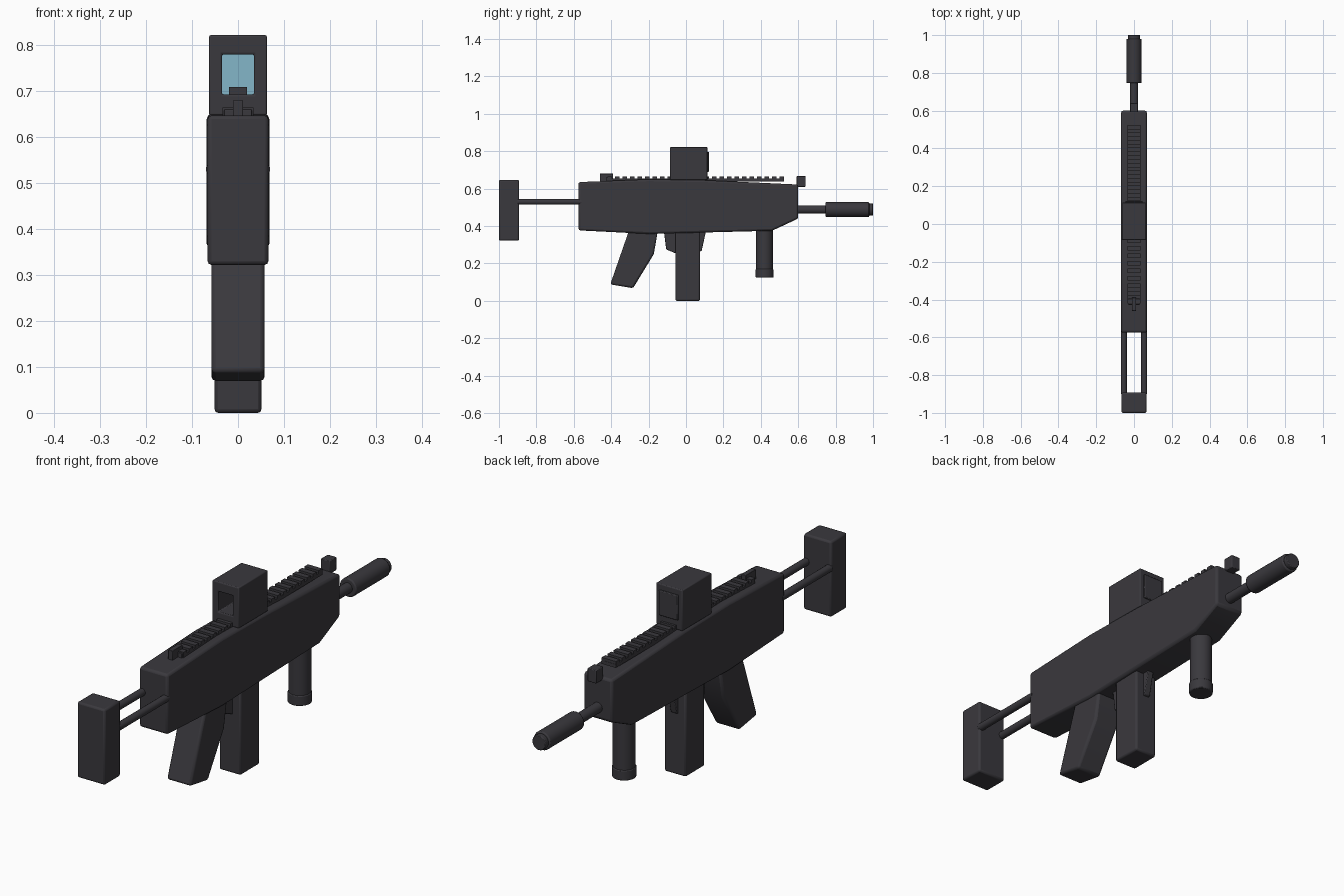
import bpy, bmesh, math
from mathutils import Matrix, Vector

cube = bpy.data.objects.get("Cube")
if cube:
    bpy.data.objects.remove(cube, do_unlink=True)


def material(name, rgb):
    m = bpy.data.materials.new(name)
    m.use_nodes = True
    m.diffuse_color = (*rgb, 1)
    m.node_tree.nodes["Principled BSDF"].inputs["Base Color"].default_value = (*rgb, 1)
    return m


DARK = material("dark grey", (0.042, 0.040, 0.047))
GLASS = material("pale blue glass", (0.23, 0.47, 0.58))


def finish(bm, name, bevel=0.0, mat=DARK, segments=2):
    bmesh.ops.recalc_face_normals(bm, faces=bm.faces)
    mesh = bpy.data.meshes.new(name)
    bm.to_mesh(mesh)
    bm.free()
    mesh.materials.append(mat)
    ob = bpy.data.objects.new(name, mesh)
    bpy.context.collection.objects.link(ob)
    if bevel:
        mod = ob.modifiers.new("edge bevel", "BEVEL")
        mod.width = bevel
        mod.segments = segments
        mod.limit_method = "ANGLE"
        mod.angle_limit = math.radians(40)
    bpy.ops.object.select_all(action="DESELECT")
    ob.select_set(True)
    bpy.context.view_layer.objects.active = ob
    bpy.ops.object.shade_smooth_by_angle(angle=math.radians(30))
    return ob


def add_box(bm, x, y, z):
    size = [b - a for a, b in (x, y, z)]
    mid = [(a + b) / 2 for a, b in (x, y, z)]
    mat = Matrix.Translation(mid) @ Matrix.Diagonal((*size, 1))
    bmesh.ops.create_cube(bm, size=1, matrix=mat)


def box(name, half, y, z, bevel=0.0, mat=DARK):
    bm = bmesh.new()
    add_box(bm, (-half, half), y, z)
    return finish(bm, name, bevel, mat)


def slab(name, half, outline, bevel=0.0):
    """Side outline in (y, z), extruded across the width."""
    bm = bmesh.new()
    face = bm.faces.new([bm.verts.new((-half, y, z)) for y, z in outline])
    new = bmesh.ops.extrude_face_region(bm, geom=[face])["geom"]
    verts = [v for v in new if isinstance(v, bmesh.types.BMVert)]
    bmesh.ops.translate(bm, vec=(2 * half, 0, 0), verts=verts)
    return finish(bm, name, bevel)


def rod(name, start, end, radius, bevel=0.0, sides=24):
    a, b = Vector(start), Vector(end)
    turn = (b - a).to_track_quat("Z", "Y").to_matrix().to_4x4()
    bm = bmesh.new()
    bmesh.ops.create_cone(bm, cap_ends=True, segments=sides, radius1=radius, radius2=radius,
                          depth=(b - a).length, matrix=Matrix.Translation((a + b) / 2) @ turn)
    return finish(bm, name, bevel)


# Receiver
slab("receiver", 0.068, [(-0.575, 0.377), (-0.575, 0.635), (-0.2, 0.65), (0.1, 0.645),
                         (0.6, 0.622), (0.6, 0.44), (0.46, 0.375), (-0.2, 0.358)], 0.01)

# Shoulder stock on twin rods
box("stock_pad", 0.066, (-1, -0.892), (0.322, 0.647), 0.008)
for side, x in (("right", -0.054), ("left", 0.054)):
    rod(f"stock_rod_{side}", (x, -0.9, 0.53), (x, -0.56, 0.53), 0.016, sides=16)

# Barrel and muzzle
rod("barrel", (0, 0.58, 0.488), (0, 0.76, 0.488), 0.022)
rod("suppressor", (0, 0.746, 0.488), (0, 0.98, 0.488), 0.04, 0.005)
rod("muzzle_cap", (0, 0.97, 0.488), (0, 1.0, 0.488), 0.032, 0.003)

# Top rail with evenly spaced teeth
bm = bmesh.new()
add_box(bm, (-0.034, 0.034), (-0.42, 0.525), (0.638, 0.653))
for i in range(24):
    y = -0.42 + i * 0.04
    add_box(bm, (-0.034, 0.034), (y, y + 0.024), (0.652, 0.665))
finish(bm, "top_rail")

# Sight housing with a deep window in the rear face
bm = bmesh.new()
add_box(bm, (-0.063, 0.063), (-0.085, 0.114), (0.646, 0.822))
rear = min(bm.faces, key=lambda f: f.calc_center_median().y)
bmesh.ops.inset_region(bm, faces=[rear], thickness=0.02)
for v in rear.verts:
    v.co.x = math.copysign(0.035, v.co.x)
    v.co.z = 0.78 if v.co.z > 0.73 else 0.693
new = bmesh.ops.extrude_face_region(bm, geom=[rear])["geom"]
bmesh.ops.translate(bm, vec=(0, 0.15, 0), verts=[v for v in new if isinstance(v, bmesh.types.BMVert)])
bmesh.ops.delete(bm, geom=[rear], context="FACES_ONLY")
finish(bm, "sight_housing", 0.004)
box("sight_lens", 0.035, (0.055, 0.063), (0.693, 0.78), mat=GLASS)
box("sight_inner_block", 0.02, (0.02, 0.055), (0.69, 0.709))
box("sight_front_panel", 0.045, (0.11, 0.122), (0.69, 0.797), 0.003)

# Backup sights
box("rear_sight_post", 0.011, (-0.46, -0.39), (0.635, 0.68), 0.002)
box("rear_sight_base", 0.03, (-0.425, -0.395), (0.635, 0.66), 0.002)
box("front_sight", 0.021, (0.592, 0.64), (0.61, 0.667), 0.003)

# Pistol grip, magazine, trigger parts
slab("pistol_grip", 0.058, [(-0.3, 0.39), (-0.405, 0.088), (-0.283, 0.068), (-0.172, 0.25),
                            (-0.148, 0.39)], 0.01)
box("magazine", 0.051, (-0.056, 0.075), (0, 0.38), 0.008)
slab("trigger", 0.014, [(-0.118, 0.37), (-0.106, 0.275), (-0.05, 0.252), (-0.05, 0.37)], 0.003)
slab("magazine_catch", 0.014, [(0.07, 0.37), (0.07, 0.262), (0.084, 0.268), (0.106, 0.37)], 0.003)

# Vertical foregrip
rod("foregrip", (0, 0.42, 0.125), (0, 0.42, 0.4), 0.045, 0.004)
rod("foregrip_cap", (0, 0.42, 0.125), (0, 0.42, 0.17), 0.048, 0.004)
